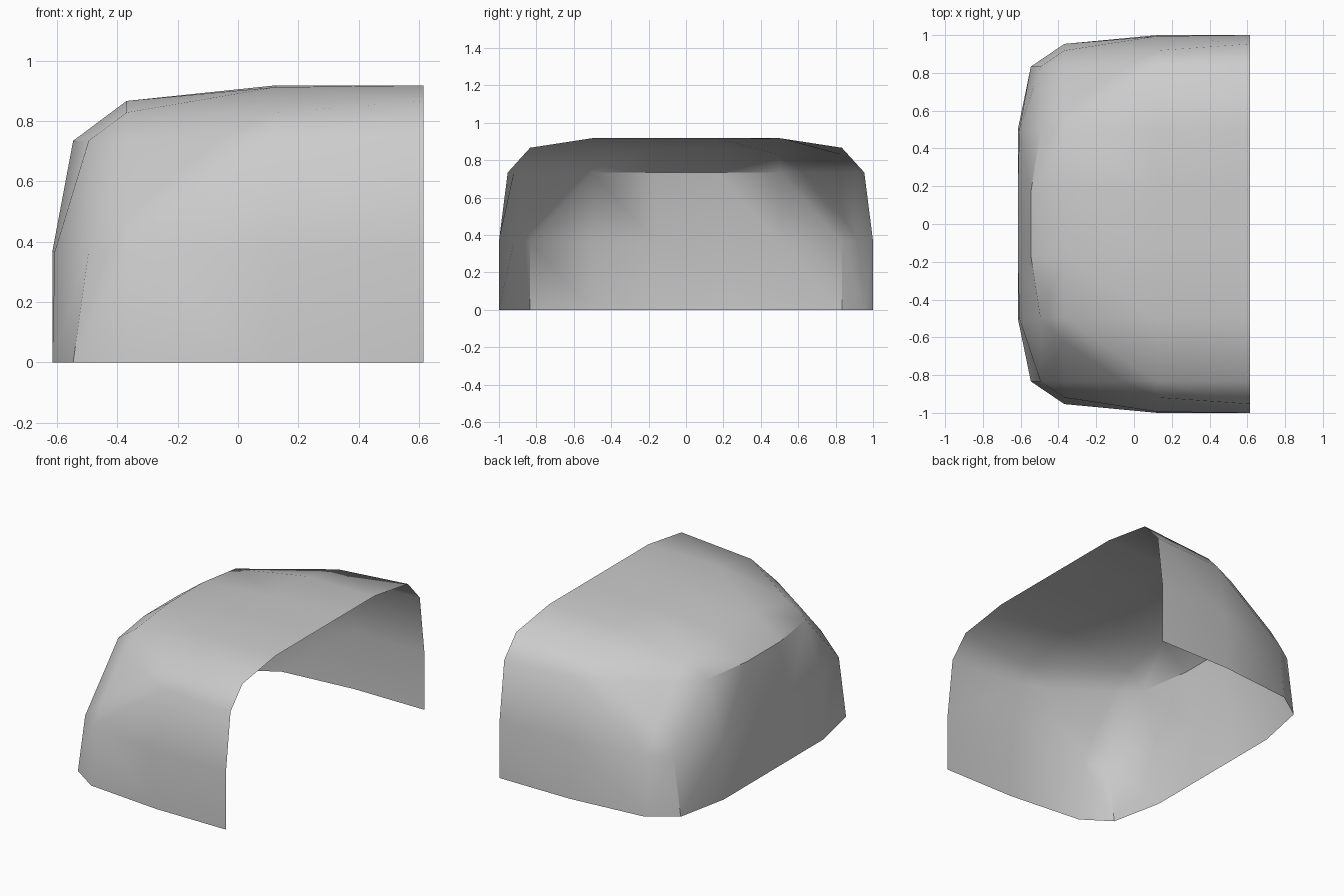
import bpy, bmesh, math
from itertools import product
from mathutils import Vector

cube = bpy.data.objects.get("Cube")
if cube:
    bpy.data.objects.remove(cube, do_unlink=True)

STEP = Vector((0.492, 1 / 3, 0.367))   # grid spacing
ORIGIN = Vector((0.615, 0, 0))         # centre of the full rounded block
BLUR = 0.16                            # softness of the block's edges
REACH = (2, 2.5, 2)                    # solid half extents in grid steps


def weight(d):
    return {0: 1 - 2 * BLUR, 1: BLUR}.get(d, 0)


def density(p):
    """Softened block with its corner cells removed."""
    value = math.prod(sum(weight(abs(d)) for d in (-1, 0, 1) if abs(c + d) <= r)
                      for c, r in zip(p, REACH))
    return value - math.prod(weight(abs(abs(c) - r)) for c, r in zip(p, REACH))


def place(p):
    return ORIGIN + Vector(c * s for c, s in zip(p, STEP))


bm = bmesh.new()
verts = {}


def crossing(a, b):
    """Shared surface vertex on the grid edge a-b."""
    if (a, b) not in verts:
        t = (0.5 - density(a)) / (density(b) - density(a))
        verts[a, b] = bm.verts.new(place(a).lerp(place(b), t))
    return verts[a, b]


def add_face(ring):
    face = bm.faces.new(ring)
    face.normal_update()
    face.smooth = True


# Shell: one polygon for every grid cell that the surface passes through
for cell in product(range(-3, 0), [j - 3.5 for j in range(7)], range(3)):
    ring, outward = [], Vector()
    for corner in product((0, 1), repeat=3):
        a = tuple(c + k for c, k in zip(cell, corner))
        for axis in range(3):
            if corner[axis]:
                continue
            b = tuple(c + (i == axis) for i, c in enumerate(a))
            da, db = density(a), density(b)
            if (da > 0.5) != (db > 0.5):
                ring.append(crossing(a, b))
                outward[axis] += (da - db) / STEP[axis]
    if len(ring) < 3:
        continue
    # Order the points around the outward direction
    mid = sum((v.co for v in ring), Vector()) / len(ring)
    outward.normalize()
    side = outward.orthogonal().normalized()
    up = outward.cross(side)
    ring.sort(key=lambda v: math.atan2((v.co - mid).dot(up), (v.co - mid).dot(side)))
    if len(ring) == 5:
        # Split pentagons beside a cut corner into a triangle and a quad
        tip = place((-REACH[0], math.copysign(REACH[1], cell[1] + 0.5), REACH[2]))
        far = max(range(5), key=lambda i: (ring[i].co - tip).length)
        ring = ring[far:] + ring[:far]
        add_face([ring[4], ring[0], ring[1]])
        add_face(ring[1:])
    else:
        add_face(ring)

mesh = bpy.data.meshes.new("rounded_shell")
bm.to_mesh(mesh)
bm.free()
shell = bpy.data.objects.new("rounded_shell", mesh)
bpy.context.collection.objects.link(shell)

# Plain grey surface
grey = bpy.data.materials.new("light_grey")
grey.use_nodes = True
colour = (0.6, 0.6, 0.6, 1)
grey.diffuse_color = colour
grey.node_tree.nodes["Principled BSDF"].inputs["Base Color"].default_value = colour
mesh.materials.append(grey)

bpy.ops.object.select_all(action="DESELECT")
shell.select_set(True)
bpy.context.view_layer.objects.active = shell
bpy.ops.object.shade_smooth_by_angle(angle=math.radians(37))
